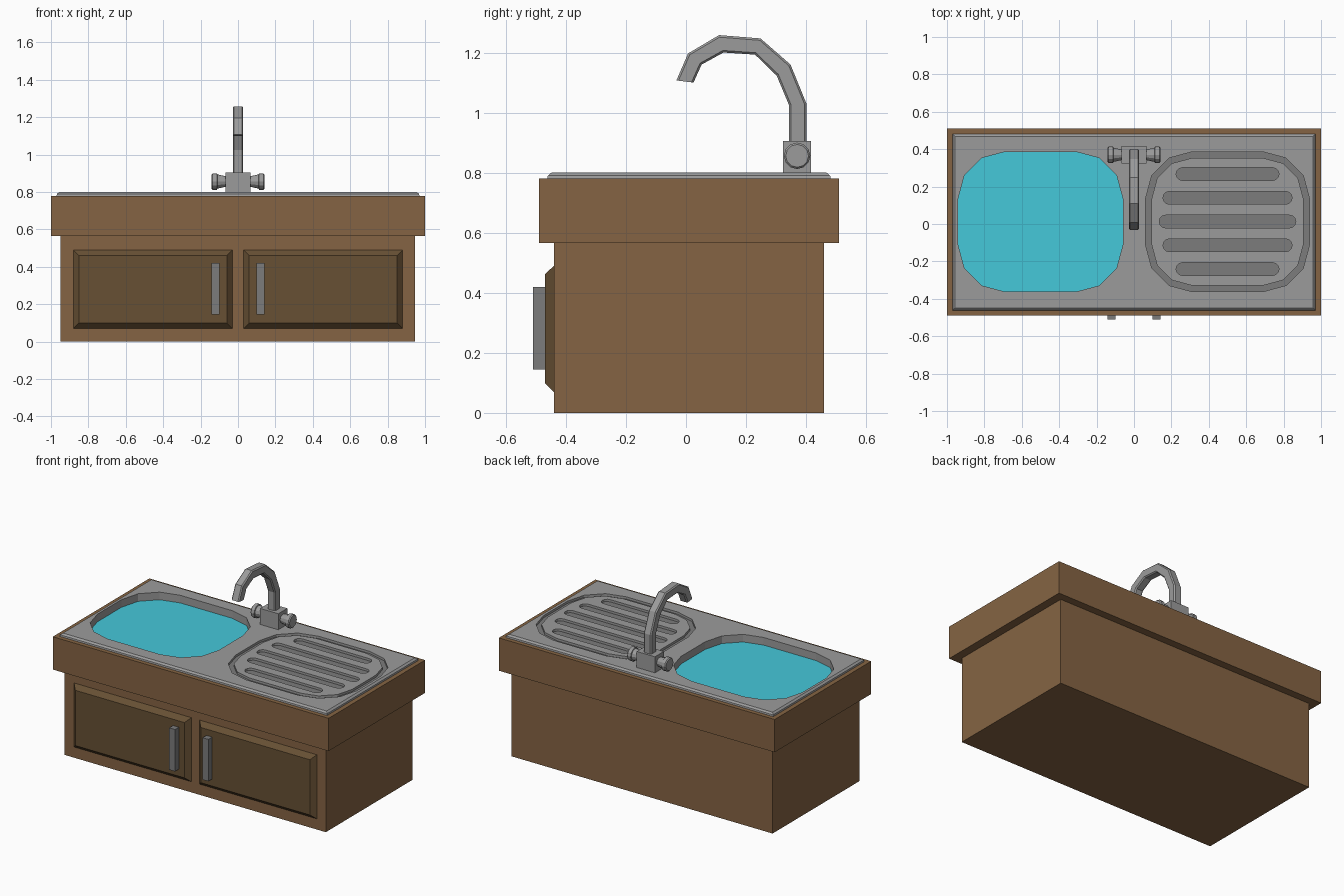
import bpy, bmesh, math

if "Cube" in bpy.data.objects:
    bpy.data.objects.remove(bpy.data.objects["Cube"])


def material(name, rgb):
    m = bpy.data.materials.new(name)
    m.diffuse_color = (*rgb, 1)
    m.use_nodes = True
    m.node_tree.nodes["Principled BSDF"].inputs["Base Color"].default_value = m.diffuse_color
    return m


WOOD = material("wood", (0.235, 0.127, 0.056))
DARK_WOOD = material("dark_wood", (0.135, 0.08, 0.034))
STEEL = material("steel", (0.33, 0.33, 0.33))
DARK_STEEL = material("dark_steel", (0.2, 0.2, 0.2))
WATER = material("water", (0.06, 0.58, 0.7))


def loft(name, rings, mat, caps=True):
    """Skin a list of equally sized point rings."""
    bm = bmesh.new()
    vr = [[bm.verts.new(p) for p in r] for r in rings]
    n = len(vr[0])
    for a, b in zip(vr, vr[1:]):
        for i in range(n):
            j = (i + 1) % n
            bm.faces.new((a[i], a[j], b[j], b[i]))
    if caps:
        bm.faces.new(vr[0][::-1])
        bm.faces.new(vr[-1])
        bmesh.ops.recalc_face_normals(bm, faces=bm.faces)
    me = bpy.data.meshes.new(name)
    bm.to_mesh(me)
    bm.free()
    me.materials.append(mat)
    ob = bpy.data.objects.new(name, me)
    bpy.context.collection.objects.link(ob)
    return ob


def rounded(x0, x1, y0, y1, r, seg=3):
    """Counter-clockwise rounded rectangle outline."""
    pts = []
    corners = [(x1 - r, y1 - r), (x0 + r, y1 - r), (x0 + r, y0 + r), (x1 - r, y0 + r)]
    for k, (cx, cy) in enumerate(corners):
        for i in range(seg + 1):
            a = math.pi / 2 * (k + i / seg)
            pts.append((cx + r * math.cos(a), cy + r * math.sin(a)))
    return pts


def prism(name, outline, z0, z1, mat, caps=True):
    return loft(name, [[(x, y, z) for x, y in outline] for z in (z0, z1)], mat, caps)


def rect(x0, x1, y0, y1):
    return [(x0, y0), (x1, y0), (x1, y1), (x0, y1)]


def box(name, x0, x1, y0, y1, z0, z1, mat):
    return prism(name, rect(x0, x1, y0, y1), z0, z1, mat)


def cut(ob, cutter):
    cutter.hide_render = True
    mod = ob.modifiers.new("cut", 'BOOLEAN')
    mod.operation = 'DIFFERENCE'
    mod.solver = 'EXACT'
    mod.object = cutter
    bpy.context.view_layer.objects.active = ob
    bpy.ops.object.modifier_apply(modifier=mod.name)
    bpy.data.objects.remove(cutter)


# Cabinet and worktop
box("cabinet", -0.95, 0.945, -0.44, 0.46, 0, 0.565, WOOD)
worktop = box("worktop", -1, 1, -0.49, 0.51, 0.565, 0.78, WOOD)
cut(worktop, prism("cutter", rounded(-0.95, -0.05, -0.37, 0.395, 0.26), 0.72, 0.9, WOOD))

# Steel sink top with chamfered rim, basin opening and drainer opening
sink = loft("sink_top", [[(x, y, z) for x, y in rect(-0.97 + i, 0.97 - i, -0.462 + i, 0.482 - i)]
                         for z, i in ((0.78, 0), (0.79, 0.002), (0.80, 0.014))], STEEL)
basin = rounded(-0.94, -0.06, -0.362, 0.386, 0.25)
drainer = rounded(0.062, 0.938, -0.362, 0.386, 0.25)
for outline in (basin, drainer):
    cut(sink, prism("cutter", outline, 0.7, 0.9, STEEL))

# Basin wall and water
prism("basin_wall", basin[::-1], 0.74, 0.782, STEEL, caps=False)
prism("water", basin, 0.73, 0.75, WATER)

# Drainer: dark recessed tray with a raised slotted island
prism("drainer_tray", drainer, 0.7805, 0.785, DARK_STEEL)
island = prism("drainer_island", rounded(0.094, 0.906, -0.33, 0.354, 0.22), 0.785, 0.80, STEEL)
for k, half in zip(range(-2, 3), (0.275, 0.345, 0.365, 0.345, 0.275)):
    y = 0.013 + 0.127 * k
    slot = rounded(0.5 - half, 0.5 + half, y - 0.034, y + 0.034, 0.0335)
    cut(island, prism("cutter", slot, 0.77, 0.83, STEEL))

# Doors with sloping edges, and their handles
for side, s in (("left", -1), ("right", 1)):
    c = s * 0.455
    loft(side + "_door", [[(c + a * (0.425 - i), y, 0.28 + b * (0.21 - i))
                           for a, b in ((-1, -1), (1, -1), (1, 1), (-1, 1))]
                          for y, i in ((-0.44, 0), (-0.47, 0.029))], DARK_WOOD)
    h = s * 0.121
    box(side + "_handle", h - 0.021, h + 0.021, -0.51, -0.47, 0.145, 0.42, DARK_STEEL)

# Tap body and flared knobs
box("tap_body", -0.066, 0.066, 0.323, 0.416, 0.80, 0.905, STEEL)
for side, s in (("left", -1), ("right", 1)):
    loft(side + "_knob", [[(s * x, 0.37 + r * math.cos(math.tau * i / 12),
                            0.856 + r * math.sin(math.tau * i / 12)) for i in range(12)]
                          for x, r in ((0.065, 0.028), (0.11, 0.038), (0.112, 0.044),
                                       (0.135, 0.044), (0.141, 0.038))], STEEL)

# Spout: outer and inner (y, z) points of each bend, chamfered square section
bends = [((0.401, 0.905), (0.343, 0.905)), ((0.401, 1.03), (0.343, 1.025)),
         ((0.348, 1.16), (0.302, 1.123)), ((0.248, 1.247), (0.23, 1.193)),
         ((0.11, 1.258), (0.125, 1.20)), ((0.007, 1.197), (0.052, 1.16)),
         ((-0.032, 1.107), (0.025, 1.10))]
section = [(-0.021, 0), (0.021, 0), (0.028, 0.12), (0.028, 0.88),
           (0.021, 1), (-0.021, 1), (-0.028, 0.88), (-0.028, 0.12)]
loft("spout", [[(x, o[0] + (i[0] - o[0]) * t, o[1] + (i[1] - o[1]) * t) for x, t in section]
               for o, i in bends], STEEL)
